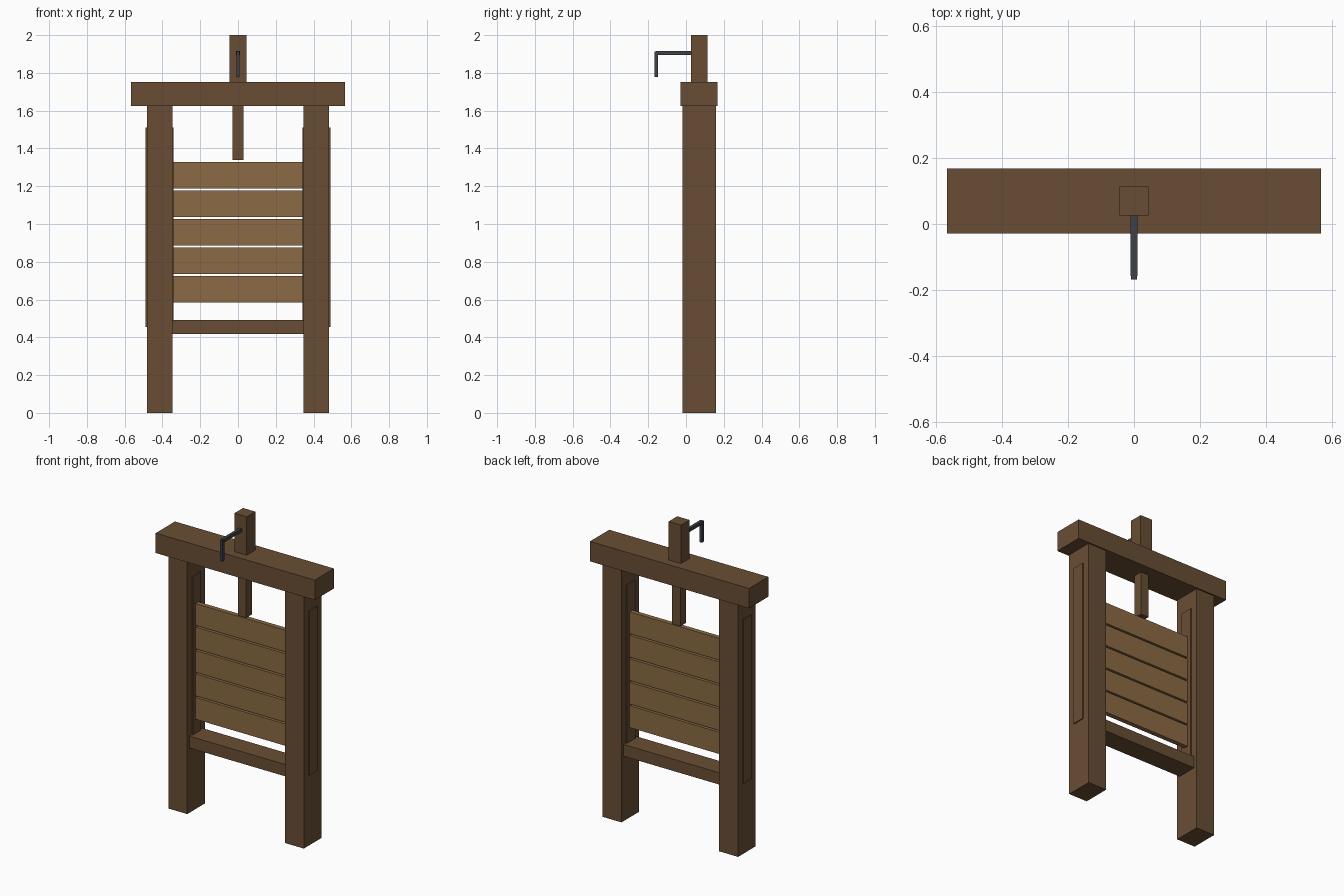
import bpy

if "Cube" in bpy.data.objects:
    bpy.data.objects.remove(bpy.data.objects["Cube"])

YC = 0.07  # depth centre line of the whole frame


def material(name, colour):
    m = bpy.data.materials.new(name)
    m.diffuse_color = (*colour, 1.0)
    m.use_nodes = True
    m.node_tree.nodes["Principled BSDF"].inputs["Base Color"].default_value = m.diffuse_color
    return m


dark_wood = material("dark_wood", (0.141, 0.076, 0.034))
light_wood = material("light_wood", (0.258, 0.144, 0.058))
iron = material("dark_iron", (0.048, 0.052, 0.062))


def box(name, x, y, z, mat):
    """Box from (min, max) ranges along each axis."""
    bpy.ops.mesh.primitive_cube_add(
        size=1, location=[(a + b) / 2 for a, b in (x, y, z)])
    ob = bpy.context.object
    ob.name = name
    ob.scale = [b - a for a, b in (x, y, z)]
    bpy.ops.object.transform_apply(location=False, rotation=False, scale=True)
    ob.data.materials.append(mat)
    return ob


def depth(half):
    return (YC - half, YC + half)


# Side posts, each with a guide strip standing slightly proud on both sides
for side, s in (("left", -1), ("right", 1)):
    box(side + "_post", sorted((s * 0.348, s * 0.482)), depth(0.089), (0, 1.625), dark_wood)
    box(side + "_guide", sorted((s * 0.341, s * 0.489)), depth(0.043), (0.455, 1.51), dark_wood)

# Top beam and bottom sill
box("top_beam", (-0.566, 0.566), depth(0.098), (1.625, 1.753), dark_wood)
box("sill", (-0.348, 0.348), depth(0.067), (0.417, 0.493), dark_wood)

# Gate planks with narrow gaps
for i in range(5):
    z = 0.584 + i * 0.151
    box(f"gate_plank_{i + 1}", (-0.345, 0.345), depth(0.015), (z, z + 0.14), light_wood)

# Lifting stem and the block it runs through
box("lifting_stem", (-0.029, 0.029), depth(0.029), (1.34, 1.63), dark_wood)
box("stem_block", (-0.044, 0.044), depth(0.044), (1.753, 2.0), dark_wood)

# Crank handle: arm and grip
box("crank_arm", (-0.01, 0.01), (-0.158, 0.03), (1.895, 1.915), iron)
box("crank_grip", (-0.009, 0.009), (-0.168, -0.149), (1.777, 1.912), iron)
